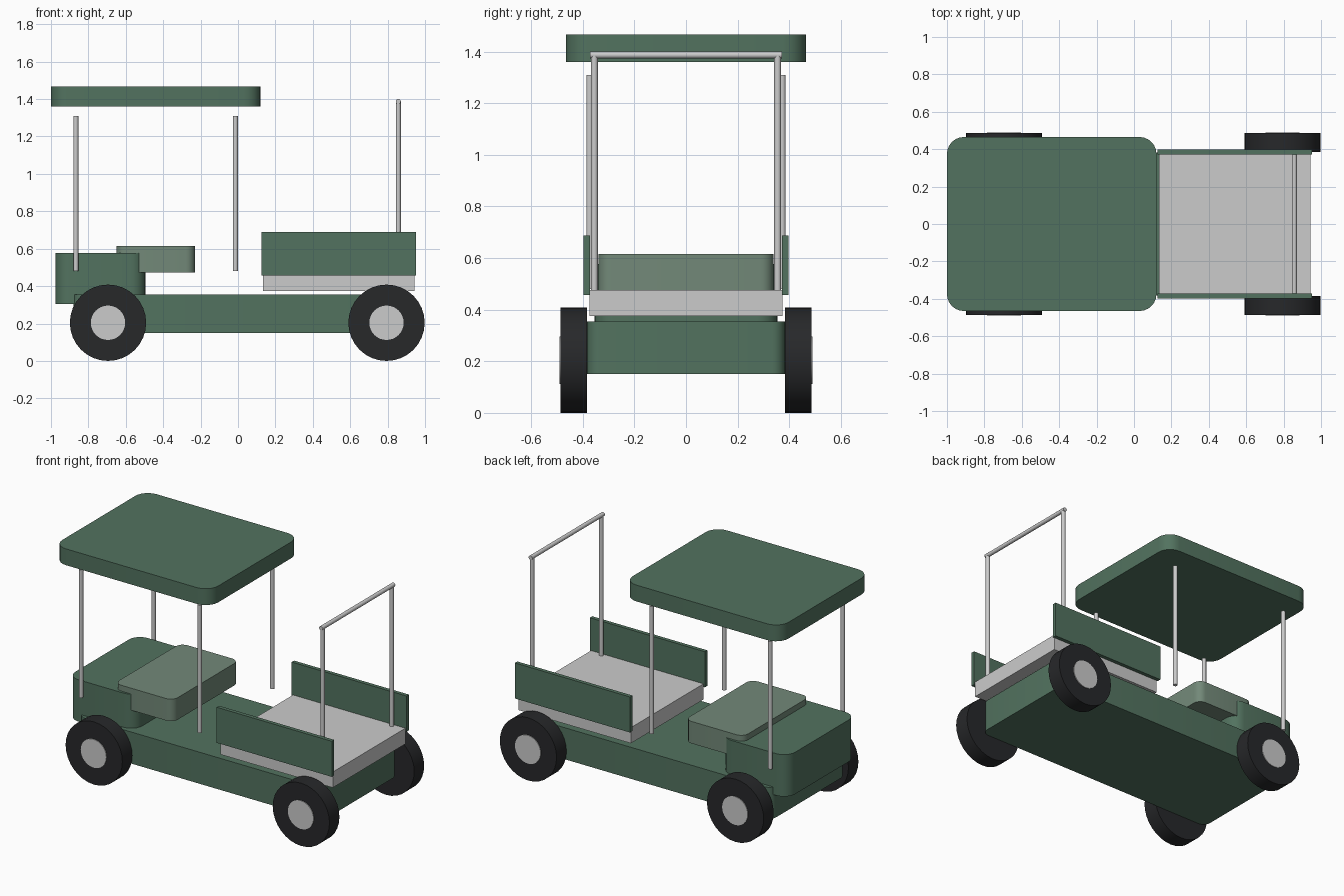
import bpy, bmesh, math

if "Cube" in bpy.data.objects:
    bpy.data.objects.remove(bpy.data.objects["Cube"])

def material(name, rgb):
    m = bpy.data.materials.new(name)
    m.diffuse_color = (*rgb, 1)
    m.use_nodes = True
    m.node_tree.nodes["Principled BSDF"].inputs["Base Color"].default_value = m.diffuse_color
    return m

green = material("green_paint", (0.085, 0.17, 0.115))
sage = material("seat_vinyl", (0.17, 0.25, 0.19))
rubber = material("rubber", (0.02, 0.021, 0.023))

def finish(name, bm, mat):
    bmesh.ops.recalc_face_normals(bm, faces=bm.faces)
    me = bpy.data.meshes.new(name)
    bm.to_mesh(me)
    bm.free()
    ob = bpy.data.objects.new(name, me)
    bpy.context.collection.objects.link(ob)
    if mat:
        me.materials.append(mat)
    bpy.ops.object.select_all(action='DESELECT')
    ob.select_set(True)
    bpy.context.view_layer.objects.active = ob
    bpy.ops.object.shade_smooth_by_angle(angle=math.radians(35))
    return ob

def slab(name, x, y, z, mat=None, radius=0):
    """Box from (min, max) ranges, with rounded upright corners."""
    bm = bmesh.new()
    bmesh.ops.create_cube(bm, size=1)
    for v in bm.verts:
        for i, (lo, hi) in enumerate((x, y, z)):
            v.co[i] = lo if v.co[i] < 0 else hi
    if radius:
        upright = [e for e in bm.edges
                   if abs(e.verts[0].co.z - e.verts[1].co.z) > 1e-4]
        bmesh.ops.bevel(bm, geom=upright, offset=radius, segments=6,
                        profile=0.5, affect='EDGES')
    return finish(name, bm, mat)

def rod(name, center, radius, length, axis='Z', mat=None, sides=12):
    bm = bmesh.new()
    bmesh.ops.create_cone(bm, cap_ends=True, segments=sides, radius1=radius,
                          radius2=radius, depth=length)
    ob = finish(name, bm, mat)
    ob.location = center
    ob.rotation_euler = {'Z': (0, 0, 0), 'Y': (math.pi / 2, 0, 0)}[axis]
    return ob

# Body, cowl, seat, roof
slab("chassis", (-0.88, 0.88), (-0.383, 0.383), (0.15, 0.355), green, 0.05)
slab("front_cowl", (-0.977, -0.495), (-0.355, 0.355), (0.305, 0.577), green, 0.08)
slab("seat", (-0.65, -0.23), (-0.34, 0.34), (0.472, 0.615), sage, 0.05)
slab("roof", (-1.0, 0.12), (-0.465, 0.465), (1.36, 1.466), green, 0.09)

# Cargo bed
slab("cargo_bed", (0.135, 0.943), (-0.373, 0.373), (0.375, 0.477))

for side, s in (("right", -1), ("left", 1)):
    # Bed side panels
    y = sorted((s * 0.372, s * 0.397))
    slab(f"bed_panel_{side}", (0.125, 0.952), y, (0.457, 0.688), green)
    # Roof posts and rear frame posts
    for place, px in (("front", -0.867), ("middle", -0.014)):
        rod(f"{place}_post_{side}", (px, s * 0.373, 0.895), 0.0135, 0.83)
    rod(f"rear_post_{side}", (0.857, s * 0.355, 0.932), 0.0135, 0.91)
    # Wheels
    for place, wx in (("front", -0.695), ("rear", 0.794)):
        rod(f"{place}_tyre_{side}", (wx, s * 0.435, 0.204), 0.204, 0.102, 'Y', rubber, 32)
        rod(f"{place}_hub_{side}", (wx, s * 0.4375, 0.204), 0.092, 0.106, 'Y', None, 32)

# Rear frame crossbar
rod("rear_crossbar", (0.857, 0, 1.387), 0.0135, 0.745, 'Y')
